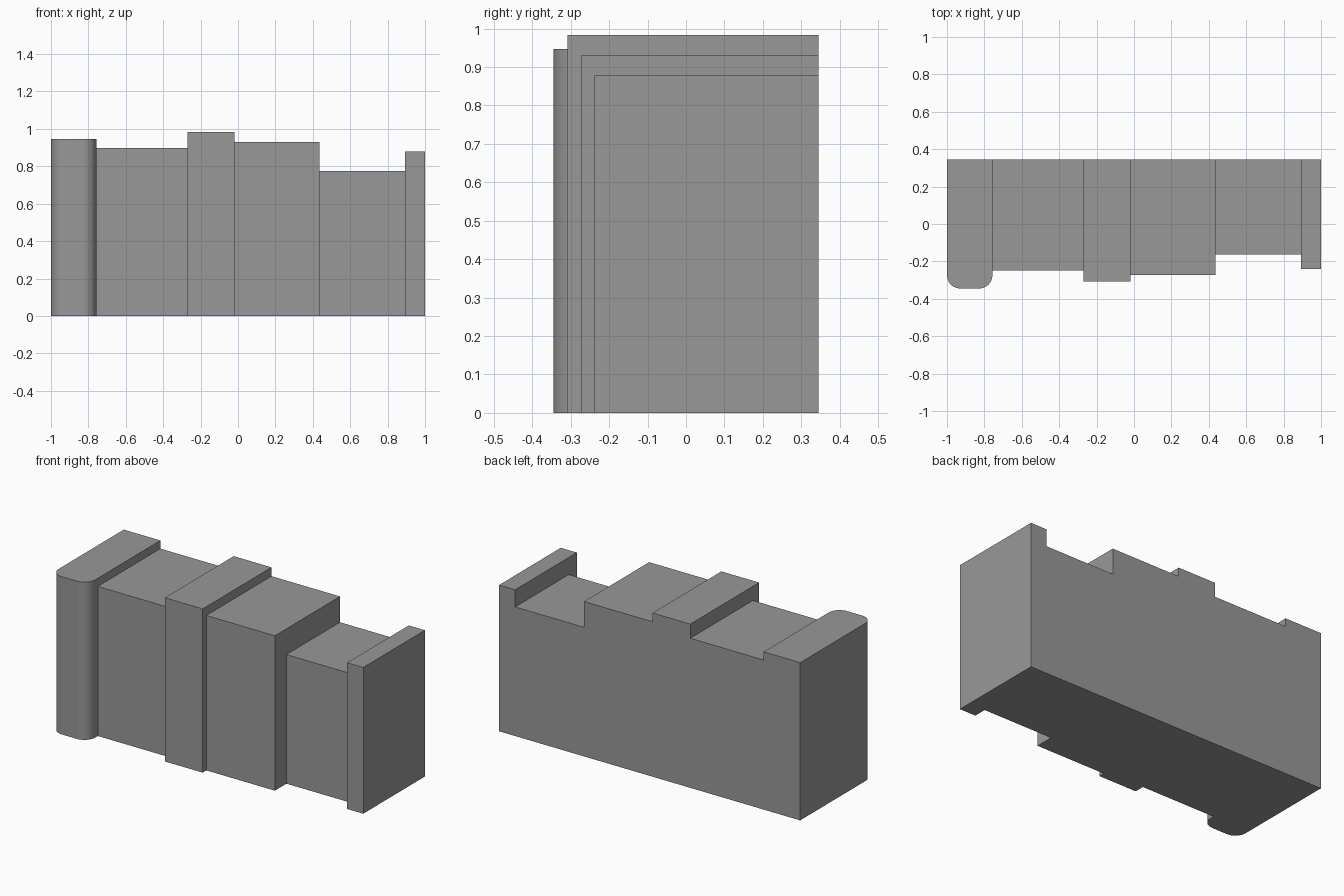
import bpy
import bmesh
from math import radians, sin, cos

if "Cube" in bpy.data.objects:
    bpy.data.objects.remove(bpy.data.objects["Cube"])

BACK = 0.345


def prism(name, profile, height):
    """Extrude a plan outline (counter-clockwise x, y points) up from the floor."""
    bm = bmesh.new()
    face = bm.faces.new([bm.verts.new((x, y, 0)) for x, y in profile])
    top = bmesh.ops.extrude_face_region(bm, geom=[face])["geom"]
    bmesh.ops.translate(bm, vec=(0, 0, height),
                        verts=[v for v in top if isinstance(v, bmesh.types.BMVert)])
    bmesh.ops.recalc_face_normals(bm, faces=bm.faces)
    mesh = bpy.data.meshes.new(name)
    bm.to_mesh(mesh)
    bm.free()
    obj = bpy.data.objects.new(name, mesh)
    bpy.context.collection.objects.link(obj)
    return obj


def outline(x0, x1, front, radius=0.0, steps=12):
    """Rectangle in plan, with optional rounded front corners."""
    pts = [(x1, BACK), (x0, BACK)]
    if not radius:
        return pts + [(x0, front), (x1, front)]
    for cx, start in ((x0 + radius, 180), (x1 - radius, 270)):
        for i in range(steps + 1):
            a = radians(start + 90 * i / steps)
            pts.append((cx + radius * cos(a), front + radius + radius * sin(a)))
    return pts


# Sections from left to right: name, x start, x end, front y, height, corner radius
sections = [
    ("rounded_end_block", -1.0, -0.757, -0.345, 0.947, 0.072),
    ("left_block", -0.757, -0.27, -0.249, 0.898, 0),
    ("tall_block", -0.27, -0.019, -0.308, 0.983, 0),
    ("centre_block", -0.019, 0.436, -0.273, 0.93, 0),
    ("low_block", 0.436, 0.893, -0.163, 0.775, 0),
    ("end_panel", 0.893, 1.0, -0.24, 0.878, 0),
]
parts = [prism(n, outline(x0, x1, y, r), h) for n, x0, x1, y, h, r in sections]

# Fuse the sections into one solid
body = parts[0]
body.name = "stepped_block_row"
bpy.context.view_layer.objects.active = body
body.select_set(True)
for part in parts[1:]:
    mod = body.modifiers.new("union", "BOOLEAN")
    mod.operation = "UNION"
    mod.solver = "EXACT"
    mod.object = part
    bpy.ops.object.modifier_apply(modifier=mod.name)
    bpy.data.objects.remove(part)

# Clean the flat back and underside, then smooth only the rounded corners
bm = bmesh.new()
bm.from_mesh(body.data)
bmesh.ops.remove_doubles(bm, verts=bm.verts, dist=1e-5)
bmesh.ops.dissolve_limit(bm, angle_limit=radians(1), verts=bm.verts, edges=bm.edges)
bm.to_mesh(body.data)
bm.free()
bpy.ops.object.shade_smooth_by_angle(angle=radians(30))

# Dark grey finish
grey = bpy.data.materials.new("dark_grey")
grey.diffuse_color = (0.316, 0.316, 0.316, 1)
grey.use_nodes = True
grey.node_tree.nodes["Principled BSDF"].inputs["Base Color"].default_value = grey.diffuse_color
body.data.materials.clear()
body.data.materials.append(grey)
